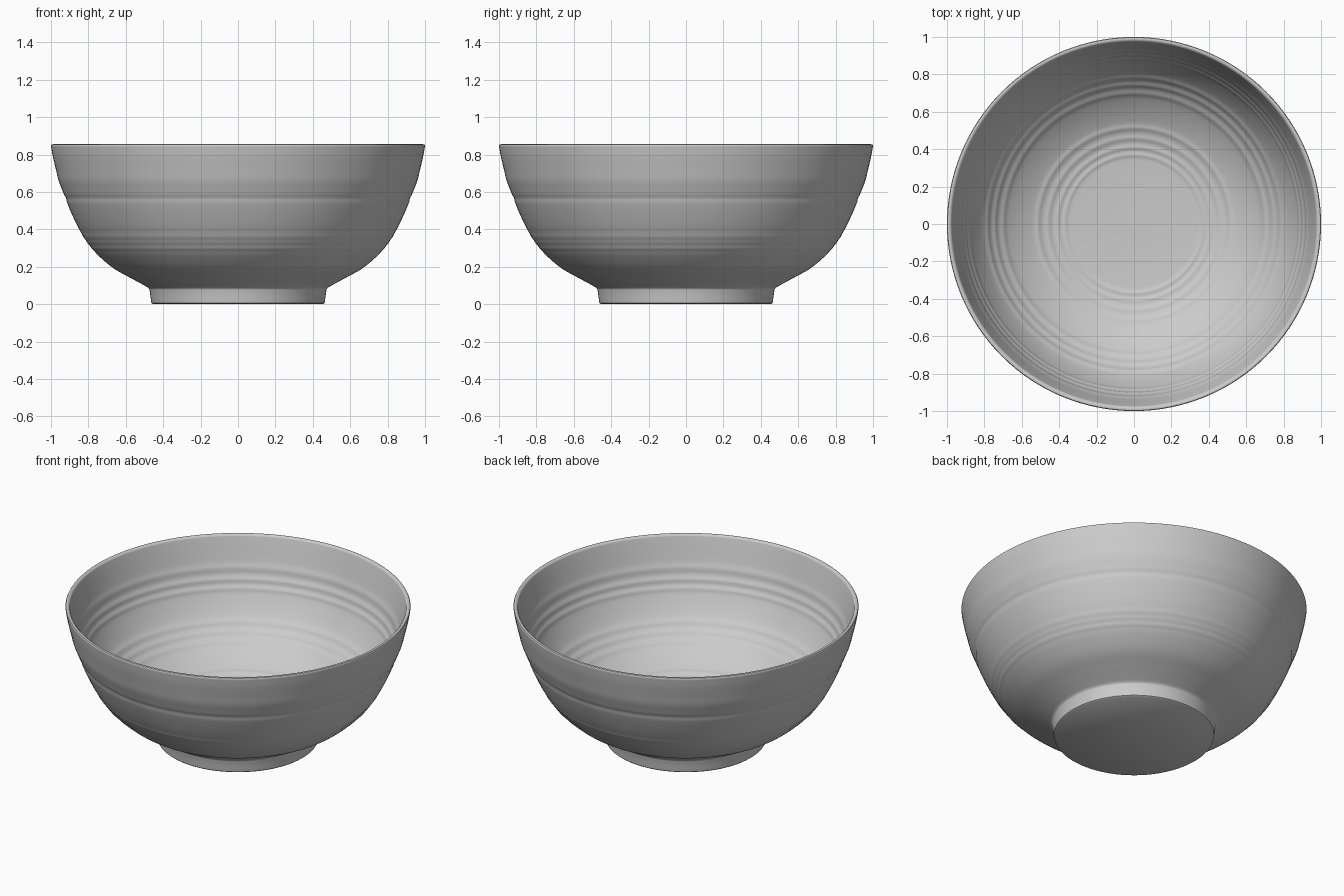
import bpy, bmesh, math
from mathutils import Vector

cube = bpy.data.objects.get("Cube")
if cube:
    bpy.data.objects.remove(cube, do_unlink=True)

SEGMENTS = 128

# One glazed grey clay colour
clay = bpy.data.materials.new("grey_clay")
clay.use_nodes = True
colour = (0.6, 0.6, 0.6, 1.0)
clay.diffuse_color = colour
bsdf = clay.node_tree.nodes["Principled BSDF"]
bsdf.inputs["Base Color"].default_value = colour
bsdf.inputs["Roughness"].default_value = 0.6


def smooth_curve(points, steps=10):
    """Catmull-Rom curve through (radius, height) points."""
    pts = [Vector(p) for p in points]
    pts = [2 * pts[0] - pts[1]] + pts + [2 * pts[-1] - pts[-2]]
    out = []
    for a, b, c, d in zip(pts, pts[1:], pts[2:], pts[3:]):
        for i in range(steps):
            t = i / steps
            out.append(0.5 * (2 * b + (c - a) * t + (2 * a - 5 * b + 4 * c - d) * t * t
                              + (3 * b - a - 3 * c + d) * t ** 3))
    out.append(pts[-2])
    return out


def add_ridges(curve, ridges, axis):
    """Push the curve sideways by small throwing ridges: (centre, width, size)."""
    result = []
    for i, p in enumerate(curve):
        tangent = curve[min(i + 1, len(curve) - 1)] - curve[max(i - 1, 0)]
        normal = Vector((tangent.y, -tangent.x)).normalized()
        push = sum(s * math.exp(-((p[axis] - c) / w) ** 2) for c, w, s in ridges)
        result.append(p + normal * push)
    return result


# Foot ring: flat base, slightly flared side
foot = [Vector(p) for p in ((0, 0), (0.455, 0), (0.463, 0.006), (0.468, 0.04))]

# Outer wall, from the foot up to the lip
outer = smooth_curve([(0.471, 0.065), (0.478, 0.085), (0.51, 0.105), (0.58, 0.143), (0.66, 0.188),
                      (0.725, 0.24), (0.775, 0.292), (0.84, 0.385), (0.89, 0.485), (0.932, 0.59),
                      (0.965, 0.69), (0.988, 0.78), (0.999, 0.84)])
outer = add_ridges(outer, [(0.30, 0.010, 0.003), (0.33, 0.010, 0.003), (0.36, 0.012, 0.003),
                           (0.565, 0.012, -0.004), (0.66, 0.04, 0.003)], 1)

# Rounded lip
lip = [Vector(p) for p in ((1.0, 0.848), (0.997, 0.853), (0.99, 0.855), (0.982, 0.853))]

# Inner wall, from the lip down to the floor
inner = smooth_curve([(0.975, 0.846), (0.962, 0.80), (0.935, 0.70), (0.905, 0.60), (0.86, 0.50),
                      (0.805, 0.41), (0.74, 0.335), (0.66, 0.268), (0.57, 0.213), (0.48, 0.175),
                      (0.39, 0.153), (0.30, 0.145), (0.15, 0.14), (0.0, 0.14)], 14)
inner = add_ridges(inner, [(r, w, s) for r, w, s in (
    (0.37, 0.012, 0.004), (0.41, 0.012, 0.004), (0.46, 0.014, 0.004), (0.515, 0.014, 0.004),
    (0.70, 0.014, 0.004), (0.745, 0.012, 0.004), (0.785, 0.012, 0.004),
    (0.885, 0.006, 0.004), (0.905, 0.006, 0.005), (0.925, 0.006, 0.004))], 0)
inner[-1].x = 0

# Turn the whole profile around the upright axis
bm = bmesh.new()
verts = [bm.verts.new((p.x, 0, p.y)) for p in foot + outer + lip + inner]
edges = [bm.edges.new(pair) for pair in zip(verts, verts[1:])]
bmesh.ops.spin(bm, geom=verts + edges, cent=(0, 0, 0), axis=(0, 0, 1),
               angle=2 * math.pi, steps=SEGMENTS, use_duplicate=False)
bmesh.ops.remove_doubles(bm, verts=bm.verts, dist=0.0003)
bmesh.ops.recalc_face_normals(bm, faces=bm.faces)
mesh = bpy.data.meshes.new("bowl")
bm.to_mesh(mesh)
bm.free()
mesh.materials.append(clay)

bowl = bpy.data.objects.new("bowl", mesh)
bpy.context.collection.objects.link(bowl)
bpy.ops.object.select_all(action="DESELECT")
bowl.select_set(True)
bpy.context.view_layer.objects.active = bowl
bpy.ops.object.shade_smooth_by_angle(angle=math.radians(40))
